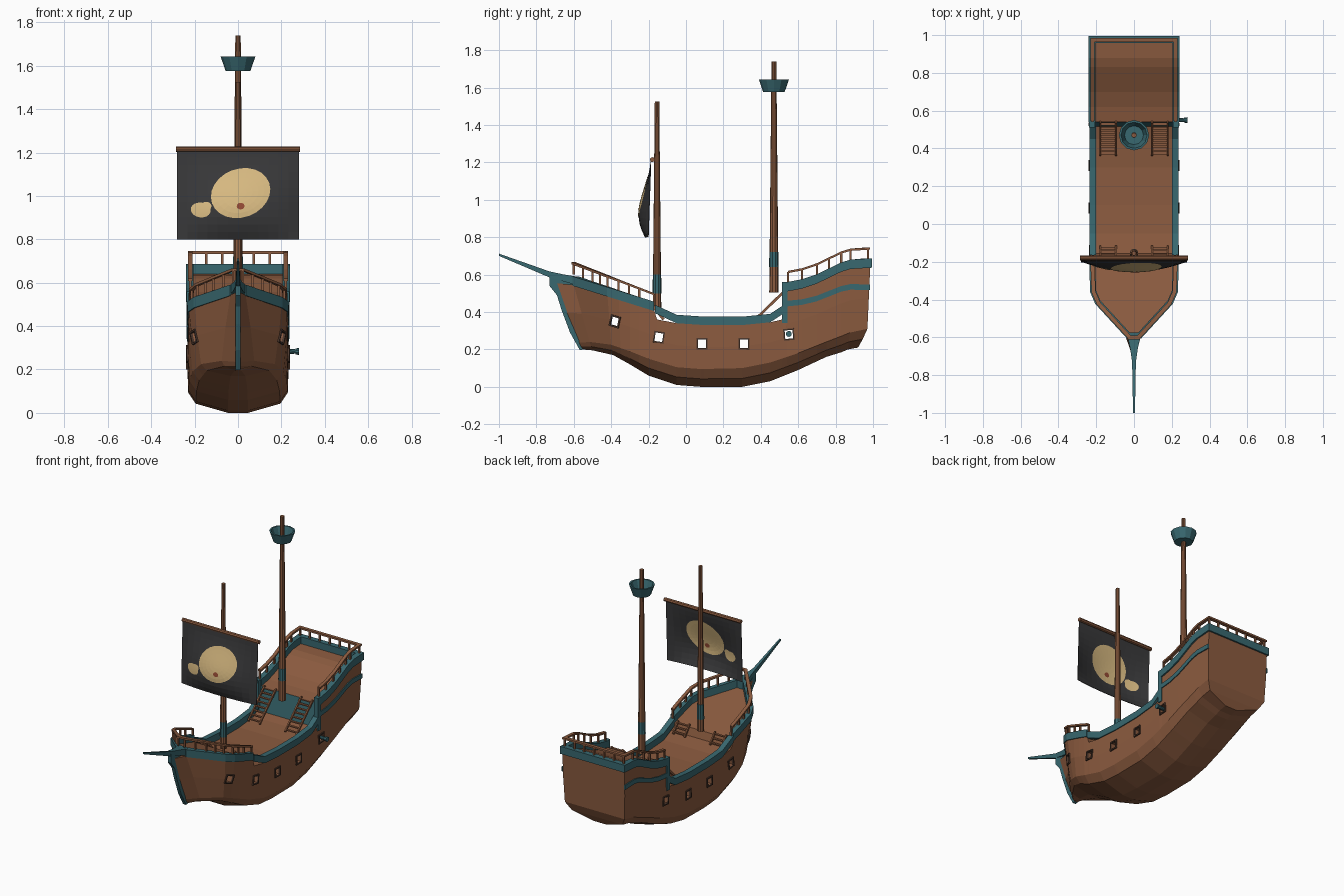
import bpy, bmesh, math
from mathutils import Vector, Matrix
from mathutils.bvhtree import BVHTree

if "Cube" in bpy.data.objects:
    bpy.data.objects.remove(bpy.data.objects["Cube"])


def material(name, r, g, b):
    m = bpy.data.materials.new(name)
    m.diffuse_color = (r, g, b, 1)
    m.use_nodes = True
    m.node_tree.nodes["Principled BSDF"].inputs["Base Color"].default_value = m.diffuse_color
    return m


WOOD = material("brown_wood", .26, .105, .05)
TEAL = material("teal_paint", .04, .138, .16)
DARK = material("dark_wood", .075, .04, .027)
CLOTH = material("black_cloth", .04, .04, .042)
CREAM = material("cream_emblem", .70, .50, .225)
RED = material("red_brown_spot", .30, .07, .035)


# ---------- helpers ----------
def finish(name, bm, *mats):
    bmesh.ops.recalc_face_normals(bm, faces=bm.faces)
    me = bpy.data.meshes.new(name)
    bm.to_mesh(me)
    bm.free()
    for m in mats:
        me.materials.append(m)
    ob = bpy.data.objects.new(name, me)
    bpy.context.collection.objects.link(ob)
    return ob


def poly(name, verts, faces, *mats):
    bm = bmesh.new()
    vs = [bm.verts.new(v) for v in verts]
    for f in faces:
        bm.faces.new([vs[i] for i in f])
    return finish(name, bm, *mats)


def loft(name, rings, mat):
    n = len(rings[0])
    faces = [(k * n + i, k * n + (i + 1) % n, (k + 1) * n + (i + 1) % n, (k + 1) * n + i)
             for k in range(len(rings) - 1) for i in range(n)]
    faces += [tuple(range(n)), tuple(range((len(rings) - 1) * n, len(rings) * n))]
    return poly(name, [v for r in rings for v in r], faces, mat)


def sweep(name, pts, lo, hi, down, up, mat):
    """Mitred rectangular strip; lo/hi are sideways offsets, positive = outboard."""
    pts = [Vector(p) for p in pts]
    seg = [Vector((b.y - a.y, a.x - b.x, 0)).normalized() for a, b in zip(pts, pts[1:])]
    rings = []
    for i, p in enumerate(pts):
        a, b = seg[max(i - 1, 0)], seg[min(i, len(seg) - 1)]
        n = (a + b) / (1 + a.dot(b))
        rings.append([p + n * s + Vector((0, 0, z))
                      for s, z in ((lo, -down), (hi, -down), (hi, up), (lo, up))])
    return loft(name, rings, mat)


def boxes(name, items, mat):
    bm = bmesh.new()
    for m, size in items:
        bmesh.ops.create_cube(bm, size=1, matrix=m @ Matrix.Diagonal((*size, 1)))
    return finish(name, bm, mat)


def tube(name, p0, p1, r0, r1, mat, n=10):
    p0, p1 = Vector(p0), Vector(p1)
    d = p1 - p0
    bm = bmesh.new()
    bmesh.ops.create_cone(bm, cap_ends=True, segments=n, radius1=r0, radius2=r1, depth=d.length,
                          matrix=Matrix.Translation((p0 + p1) / 2) @ d.to_track_quat('Z', 'Y').to_matrix().to_4x4())
    return finish(name, bm, mat)


def lerp(tab, y):
    for (a, u), (b, v) in zip(tab, tab[1:]):
        if y <= b:
            return u + (v - u) * max(0, (y - a) / (b - a))
    return tab[-1][1]


T = Matrix.Translation

# ---------- hull lines, all measured along the top edge ----------
SHEER = [(-.7, .60), (-.6, .59), (-.17, .455), (-.155, .405), (-.05, .385), (.1, .375), (.3, .375), (.45, .39),
         (.515, .405), (.54, .56), (.62, .575), (.7, .602), (.83, .665), (.88, .68), (.985, .687)]
KEEL = [(-.7, .2), (-.6, .195), (-.42, .17), (-.3, .12), (-.2, .06), (-.05, .01), (.08, 0), (.3, 0),
        (.45, .03), (.6, .09), (.75, .16), (.88, .2), (.985, .21)]
CHINE = [(-.7, .235), (-.6, .24), (-.42, .225), (-.3, .19), (-.2, .15), (-.05, .105), (.08, .095), (.3, .1),
         (.45, .13), (.6, .18), (.75, .24), (.88, .29), (.985, .31)]
TOP_W = [(-.7, .008), (-.6, .035), (-.42, .2), (-.36, .226), (-.25, .23), (.985, .23)]
CHINE_W = [(-.7, .006), (-.6, .075), (-.42, .17), (-.3, .21), (-.2, .225), (0, .23), (.7, .23), (.985, .222)]
KEEL_Y = [(-.7, -.56), (-.6, -.5), (-.42, -.39), (-.3, -.3), (.85, .85), (.985, .92)]
CHINE_Y = [(-.7, -.575), (-.6, -.515), (-.42, -.4), (-.3, -.3), (.85, .85), (.985, .97)]
stations = sorted({p[0] for t in (SHEER, KEEL, TOP_W) for p in t})


def half_section(y):
    k, c, d = lerp(KEEL, y), lerp(CHINE, y), lerp(SHEER, y) - .045
    wc, wt, yk, yc = lerp(CHINE_W, y), lerp(TOP_W, y), lerp(KEEL_Y, y), lerp(CHINE_Y, y)
    return [(wc * .2, yk, k), (wc * .85, (yk + yc) / 2, k + .45 * (c - k)), (wc, yc, c),
            ((wc + wt) / 2 + .003, (yc + y) / 2, (c + d) / 2), (wt, y, d)]


# hull solid with decks, faces of the stern cabin front painted teal
verts, faces = [], []
for y in stations:
    h = half_section(y)
    verts += h + [(-a, b, c) for a, b, c in reversed(h)]
for k in range(len(stations) - 1):
    for i in range(10):
        j = (i + 1) % 10
        faces.append((k * 10 + i, k * 10 + j, k * 10 + 10 + j, k * 10 + 10 + i))
for base in (0, (len(stations) - 1) * 10):
    for i in range(4):
        faces.append((base + i, base + i + 1, base + 8 - i, base + 9 - i))
hull = poly("hull", verts, faces, WOOD, TEAL)
for p in hull.data.polygons:
    if p.normal.y < -.8 and .51 < p.center.y < .545:
        p.material_index = 1
bvh = BVHTree.FromPolygons([Vector(v) for v in verts], faces)

# gun ports cut right through, with frames
PORTS = [(-.38, .35, -.2), (-.145, .265, -.15), (.085, .23, 0), (.31, .23, 0), (.55, .28, .08)]
cutter = boxes("port_cutter", [(T((0, y, z)) @ Matrix.Rotation(t, 4, 'X'), (.7, .042, .046))
                               for y, z, t in PORTS], WOOD)
cutter.hide_render = True
mod = hull.modifiers.new("ports", 'BOOLEAN')
mod.object = cutter
mod.operation = 'DIFFERENCE'
mod.solver = 'EXACT'
dg = bpy.context.evaluated_depsgraph_get()
cut = bpy.data.meshes.new_from_object(hull.evaluated_get(dg))
hull.modifiers.clear()
hull.data = cut
bpy.data.objects.remove(cutter)

bars = []
for y, z, t in PORTS:
    for s in (1, -1):
        loc, n, _, _ = bvh.ray_cast(Vector((s * .6, y, z)), Vector((-s, 0, 0)))
        n = n if n.x * s > 0 else -n
        a = Vector((0, math.cos(t), math.sin(t)))
        a = (a - n * a.dot(n)).normalized()
        m = T(loc) @ Matrix((n, a, n.cross(a))).transposed().to_4x4()
        for e in (1, -1):
            bars.append((m @ T((0, e * .025, 0)), (.014, .008, .062)))
            bars.append((m @ T((0, 0, e * .027)), (.014, .058, .008)))
boxes("port_frames", bars, DARK)

# cannon
tube("cannon_barrel", (.17, .55, .283), (.27, .55, .283), .014, .01, TEAL)
tube("cannon_muzzle", (.265, .55, .283), (.282, .55, .283), .014, .016, TEAL)


# ---------- trims and railings ----------
def edge(ys, s=1, dz=lambda y: 0, inset=0):
    return [(s * (lerp(TOP_W, y) - inset), y, lerp(SHEER, y) + dz(y)) for y in ys]


BOW = [-.6, -.5, -.42, -.36, -.25, -.17]
WAIST = [-.165, -.05, .1, .3, .45, .52]
POOP = [.54, .62, .7, .83, .88, .985]
sweep("bow_trim", edge(BOW[::-1], -1) + edge(BOW), -.026, .006, .05, 0, TEAL)
for s, side in ((1, "right"), (-1, "left")):
    sweep("waist_trim_" + side, edge(WAIST[::s], s), -.03, .006, .045, 0, TEAL)
    sweep("stern_stripe_" + side, [(s * .232, y, lerp(SHEER, y) - .115 - .04 * (y - .54) / .445)
                                   for y in POOP[::s]], -.004, .005, .015, .015, TEAL)
sweep("stern_trim", edge(POOP) + edge(POOP[::-1], -1), -.026, .01, .05, 0, TEAL)
boxes("cabin_corner_posts", [(T((s * .222, .527, .45)), (.032, .03, .22)) for s in (1, -1)], TEAL)


def railing(name, path, step, height):
    sweep(name + "_rail", path, -.011, .011, .006, .006, WOOD)
    posts = []
    for a, b in zip(path, path[1:]):
        a, b = Vector(a), Vector(b)
        n = max(1, round((b - a).length / step))
        posts += [a.lerp(b, i / n) for i in range(n)]
    posts.append(Vector(path[-1]))
    boxes(name + "_posts", [(T(p - Vector((0, 0, height / 2))), (.011, .011, height)) for p in posts], WOOD)


bow_h = lambda y: .04 + .03 * (-.17 - y) / .43
railing("bow", edge(BOW[::-1], -1, bow_h, .012) + edge(BOW, 1, bow_h, .012), .07, .06)
up = lambda y: .053
stern = [.545, .62, .7, .83, .88, .974]
railing("stern", edge(stern, 1, up, .01) + edge(stern[::-1], -1, up, .01), .07, .06)

# stem plate and bowsprit
prof = [(-.73, .6), (-.73, .54), (-.69, .49), (-.665, .41), (-.62, .29), (-.568, .197),
        (-.54, .2), (-.59, .32), (-.64, .48), (-.6, .56), (-.6, .59)]
loft("stem", [[(x, y, z) for y, z in prof] for x in (-.011, .011)], TEAL)
loft("bowsprit", [[(-w, y, a), (w, y, a), (w, y, b), (-w, y, b)] for y, w, a, b in
                  ((-.59, .036, .545, .59), (-.66, .02, .565, .602), (-.73, .01, .585, .617),
                   (-1, .005, .7, .712))], TEAL)


# ---------- ladders ----------
def ladder(name, x, y0, z0, y1, z1, steps):
    d = Vector((0, y1 - y0, z1 - z0))
    ang = math.atan2(d.z, d.y)
    mid = Vector((x, (y0 + y1) / 2, (z0 + z1) / 2))
    parts = [(T(mid + Vector((s * .042, 0, 0))) @ Matrix.Rotation(ang, 4, 'X'), (.009, d.length, .014))
             for s in (1, -1)]
    parts += [(T(Vector((x, y0, z0)) + d * ((i + .5) / steps)), (.08, .015, .007)) for i in range(steps)]
    boxes(name, parts, WOOD)


for s, side in ((1, "right"), (-1, "left")):
    ladder("stern_ladder_" + side, s * .137, .365, .355, .54, .525, 8)
    ladder("bow_ladder_" + side, s * .137, -.12, .36, -.175, .43, 3)

# ---------- masts ----------
tube("fore_mast", (0, -.155, .42), (0, -.155, 1.525), .023, .012, WOOD)
tube("fore_mast_band", (0, -.155, .5), (0, -.155, .6), .0235, .0225, TEAL)
tube("main_mast", (0, .47, .505), (0, .47, 1.74), .025, .013, WOOD)
tube("main_mast_band", (0, .47, .64), (0, .47, .72), .0255, .0245, TEAL)
loft("crows_nest", [[(r * math.cos(i * math.pi / 6), .47 + r * math.sin(i * math.pi / 6), z) for i in range(12)]
                    for r, z in ((.057, 1.575), (.08, 1.642), (.069, 1.642), (.05, 1.588))], TEAL)

# ---------- sail, yard and emblem ----------
def sail_y(x, z):
    s = min(1, max(0, (1.21 - z) / .41))
    return -.187 - .014 * s - .055 * math.sin(math.pi * .9 * s ** 1.6) * (1 - (x / .28) ** 2)


N = 12
grid = [(-.28 + .56 * i / N, 1.21 - .41 * j / N) for j in range(N + 1) for i in range(N + 1)]
sail = poly("sail", [(x, sail_y(x, z), z) for x, z in grid],
            [(j * (N + 1) + i, j * (N + 1) + i + 1, (j + 1) * (N + 1) + i + 1, (j + 1) * (N + 1) + i)
             for j in range(N) for i in range(N)], CLOTH)
sol = sail.modifiers.new("thickness", 'SOLIDIFY')
sol.thickness, sol.offset = .003, 0
tube("yard", (-.285, -.18, 1.215), (.285, -.18, 1.215), .013, .013, WOOD, 8)


def patch(name, cx, cz, a, b, tilt, off, mat):
    n, rings = 24, 5
    pts = [(cx, cz)]
    for r in range(1, rings + 1):
        for i in range(n):
            t = 2 * math.pi * i / n
            u, v = a * r / rings * math.cos(t), b * r / rings * math.sin(t)
            pts.append((cx + u * math.cos(tilt) - v * math.sin(tilt), cz + u * math.sin(tilt) + v * math.cos(tilt)))
    f = [(0, 1 + i, 1 + (i + 1) % n) for i in range(n)]
    f += [(1 + r * n + i, 1 + r * n + (i + 1) % n, 1 + r * n + n + (i + 1) % n, 1 + r * n + n + i)
          for r in range(rings - 1) for i in range(n)]
    poly(name, [(x, sail_y(x, z) + off, z) for x, z in pts], f, mat)


for s, side in ((-1, "front"), (1, "back")):
    patch("emblem_large_" + side, .012, 1.013, .14, .112, .35, s * .004, CREAM)
    patch("emblem_small_" + side, -.172, .935, .046, .034, -.15, s * .004, CREAM)
    patch("emblem_lobe_" + side, -.15, .95, .028, .022, .3, s * .0043, CREAM)
    patch("emblem_spot_" + side, .012, .953, .018, .015, 0, s * .006, RED)
